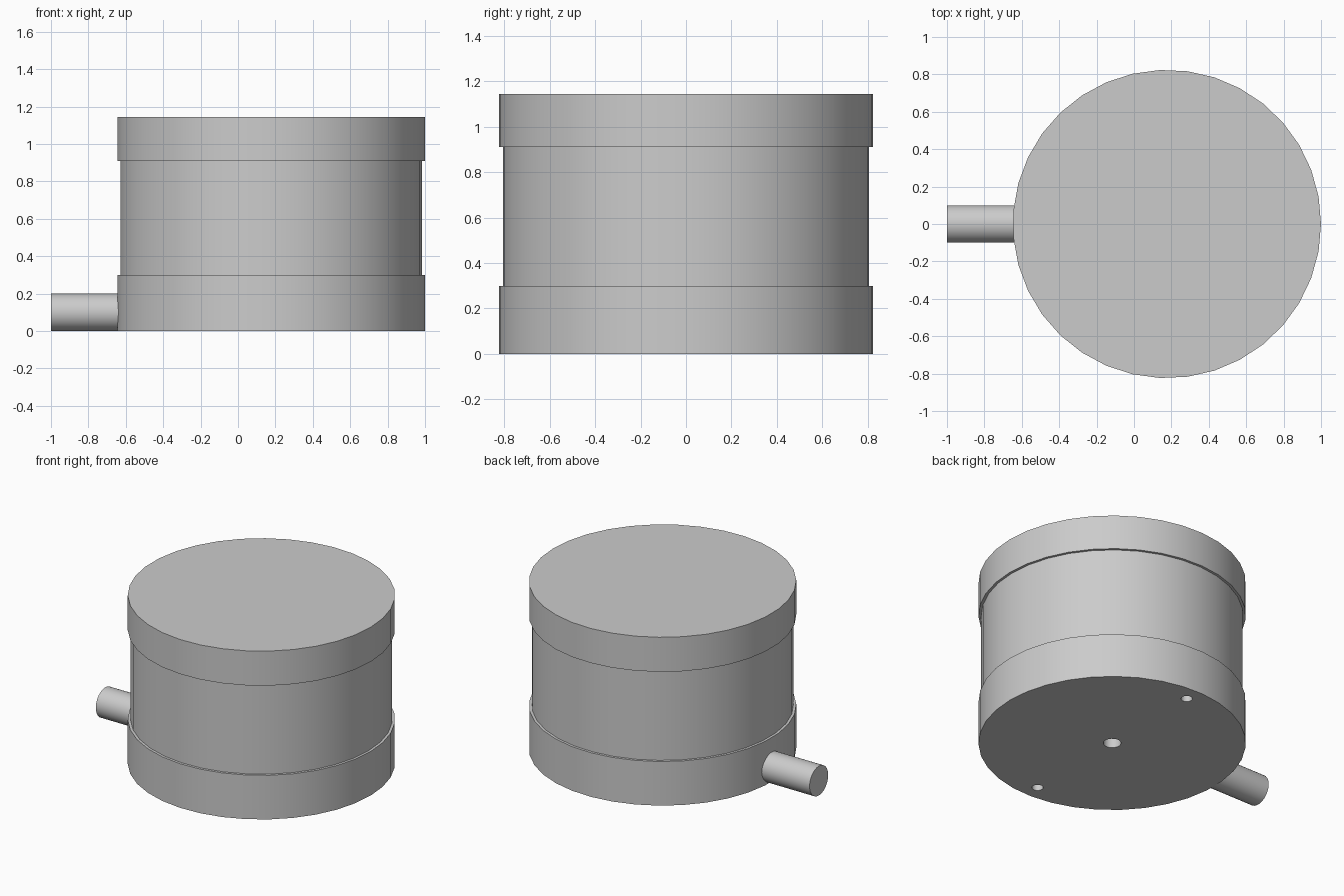
import bpy
from math import pi, radians

if "Cube" in bpy.data.objects:
    bpy.data.objects.remove(bpy.data.objects["Cube"], do_unlink=True)

CENTRE_X = 0.176
RIM_RADIUS = 0.824

grey = bpy.data.materials.new("light grey")
grey.use_nodes = True
colour = (0.6, 0.6, 0.6, 1)
grey.diffuse_color = colour
grey.node_tree.nodes["Principled BSDF"].inputs["Base Color"].default_value = colour


def cylinder(name, radius, length, location, sides, rotation=(0, 0, -pi / 2)):
    bpy.ops.mesh.primitive_cylinder_add(vertices=sides, radius=radius, depth=length,
                                        location=location, rotation=rotation)
    obj = bpy.context.object
    obj.name = name
    obj.data.materials.append(grey)
    return obj


def drum(name, radius, bottom, top):
    return cylinder(name, radius, top - bottom, (CENTRE_X, 0, (bottom + top) / 2), 35)


def select(obj):
    bpy.ops.object.select_all(action='DESELECT')
    obj.select_set(True)
    bpy.context.view_layer.objects.active = obj


# Stacked housing: base collar, narrower body, lid
base = drum("base_collar", RIM_RADIUS, 0, 0.3)
body = drum("body", 0.807, 0.3, 0.91)
lid = drum("lid", RIM_RADIUS, 0.91, 1.145)

# Cable outlet on the side of the base
outlet = cylinder("side_outlet", 0.1, 0.4, (-0.8, 0, 0.1), 32, (0, pi / 2, 0))

# Blind holes in the underside: one central, two for mounting
for y, radius in ((0, 0.055), (0.715, 0.035), (-0.715, 0.035)):
    cutter = cylinder("hole_cutter", radius, 0.4, (CENTRE_X, y, 0), 24)
    cutter.hide_render = True
    cut = base.modifiers.new("hole", 'BOOLEAN')
    cut.operation = 'DIFFERENCE'
    cut.solver = 'EXACT'
    cut.object = cutter
    select(base)
    bpy.ops.object.modifier_apply(modifier=cut.name)
    bpy.data.objects.remove(cutter, do_unlink=True)

# Smooth walls with crisp rims
for part in (base, body, lid, outlet):
    select(part)
    bpy.ops.object.shade_smooth_by_angle(angle=radians(30))
